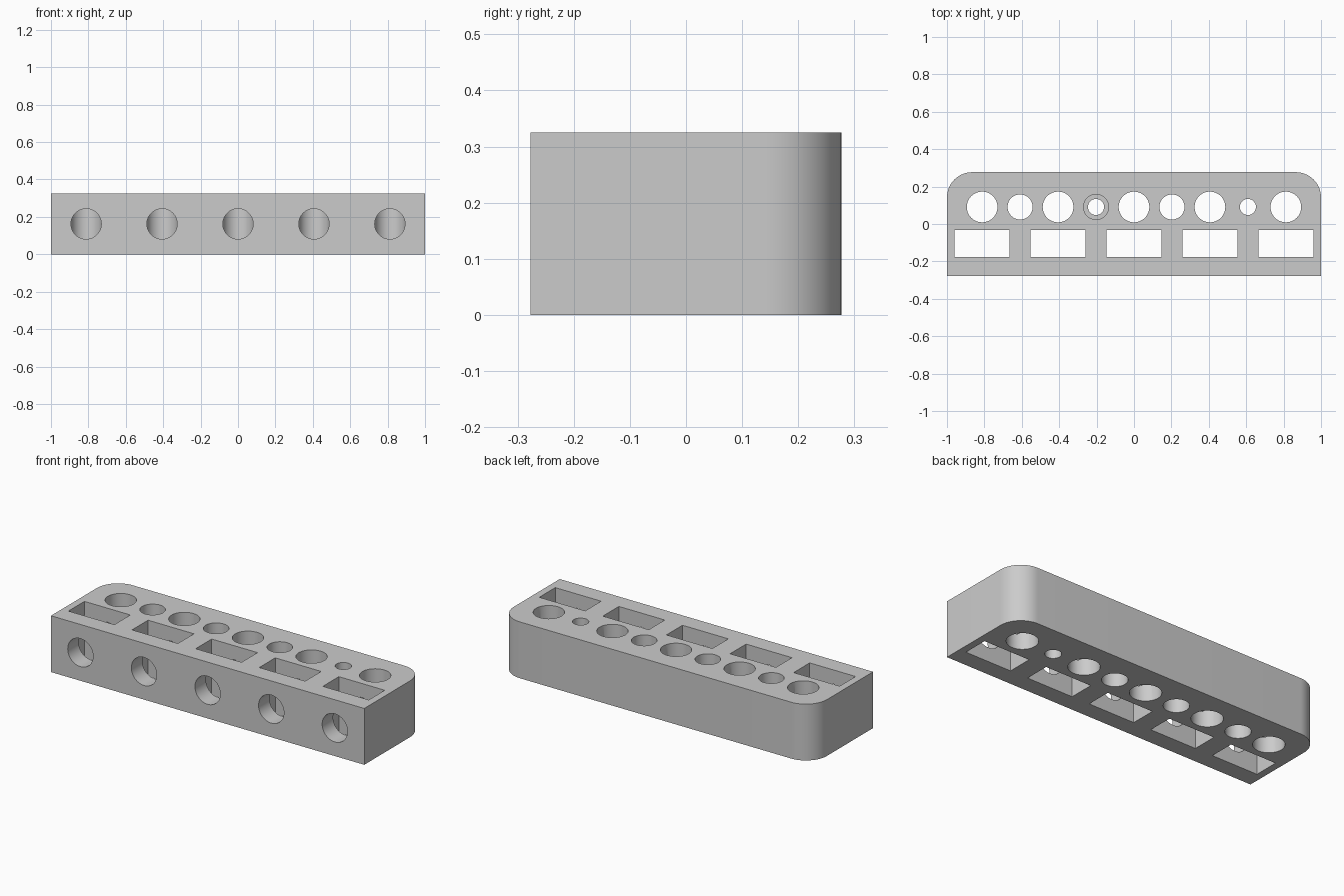
import bpy
import bmesh
from mathutils import Matrix

if "Cube" in bpy.data.objects:
    bpy.data.objects.remove(bpy.data.objects["Cube"], do_unlink=True)

HEIGHT, HALF_DEPTH, CORNER = 0.325, 0.277, 0.135
PITCH = 0.406          # spacing of the main stations
HOLE_Y, SLOT_Y = 0.091, -0.104
BIG, MEDIUM, SMALL = 0.082, 0.067, 0.043

grey = bpy.data.materials.new("grey plastic")
grey.use_nodes = True
colour = (0.6, 0.6, 0.6, 1)
grey.diffuse_color = colour
grey.node_tree.nodes["Principled BSDF"].inputs["Base Color"].default_value = colour


def make_object(name, bm):
    mesh = bpy.data.meshes.new(name)
    bm.to_mesh(mesh)
    bm.free()
    mesh.materials.append(grey)
    obj = bpy.data.objects.new(name, mesh)
    bpy.context.collection.objects.link(obj)
    return obj


def add_box(bm, centre, size):
    bmesh.ops.create_cube(bm, size=1, matrix=Matrix.Translation(centre) @ Matrix.Diagonal((*size, 1)))


def add_drill(bm, x, radius, low, high):
    place = Matrix.Translation((x, HOLE_Y, (low + high) / 2))
    bmesh.ops.create_cone(bm, cap_ends=True, segments=64, radius1=radius, radius2=radius,
                          depth=high - low, matrix=place)


# Block with two rounded back corners
bm = bmesh.new()
add_box(bm, (0, 0, HEIGHT / 2), (2, 2 * HALF_DEPTH, HEIGHT))
corners = [e for e in bm.edges if all(v.co.y > 0 for v in e.verts)
           and abs(e.verts[0].co.z - e.verts[1].co.z) > 0.1]
bmesh.ops.bevel(bm, geom=corners, offset=CORNER, segments=16, profile=0.5, affect='EDGES')
block = make_object("holder_block", bm)

# Vertical slots and round holes
BELOW, ABOVE = -0.1, HEIGHT + 0.1
vertical = bmesh.new()
for i in range(-2, 3):
    add_box(vertical, (i * PITCH, SLOT_Y, HEIGHT / 2), (0.293, 0.146, HEIGHT + 0.2))
    add_drill(vertical, i * PITCH, BIG, BELOW, ABOVE)
add_drill(vertical, -1.5 * PITCH, MEDIUM, BELOW, ABOVE)
add_drill(vertical, 0.5 * PITCH, MEDIUM, BELOW, ABOVE)
add_drill(vertical, 1.5 * PITCH, SMALL, BELOW, ABOVE)

# Stepped hole, with a narrow ring left at mid height
add_drill(vertical, -0.5 * PITCH, MEDIUM, BELOW, 0.145)
add_drill(vertical, -0.5 * PITCH, MEDIUM, 0.18, ABOVE)

# Front holes reaching through the slots into the big holes
crossing = bmesh.new()
add_drill(crossing, -0.5 * PITCH, SMALL, 0.1, 0.22)
start, end = -HALF_DEPTH - 0.1, HOLE_Y
for i in range(-2, 3):
    place = Matrix.Translation((i * PITCH, (start + end) / 2, HEIGHT / 2)) @ Matrix.Rotation(1.5707963, 4, 'X')
    bmesh.ops.create_cone(crossing, cap_ends=True, segments=60, radius1=BIG - 0.001,
                          radius2=BIG - 0.001, depth=end - start, matrix=place)

# Cut the block, then discard the cutters
bpy.context.view_layer.objects.active = block
for name, cutter_mesh in (("vertical_cutter", vertical), ("front_cutter", crossing)):
    cutter = make_object(name, cutter_mesh)
    cutter.hide_render = True
    cut = block.modifiers.new(name, 'BOOLEAN')
    cut.operation, cut.solver, cut.object = 'DIFFERENCE', 'EXACT', cutter
    bpy.ops.object.modifier_apply(modifier=name)
    bpy.data.objects.remove(cutter, do_unlink=True)

bpy.ops.object.select_all(action='DESELECT')
block.select_set(True)
bpy.ops.object.shade_smooth_by_angle(angle=0.5)
